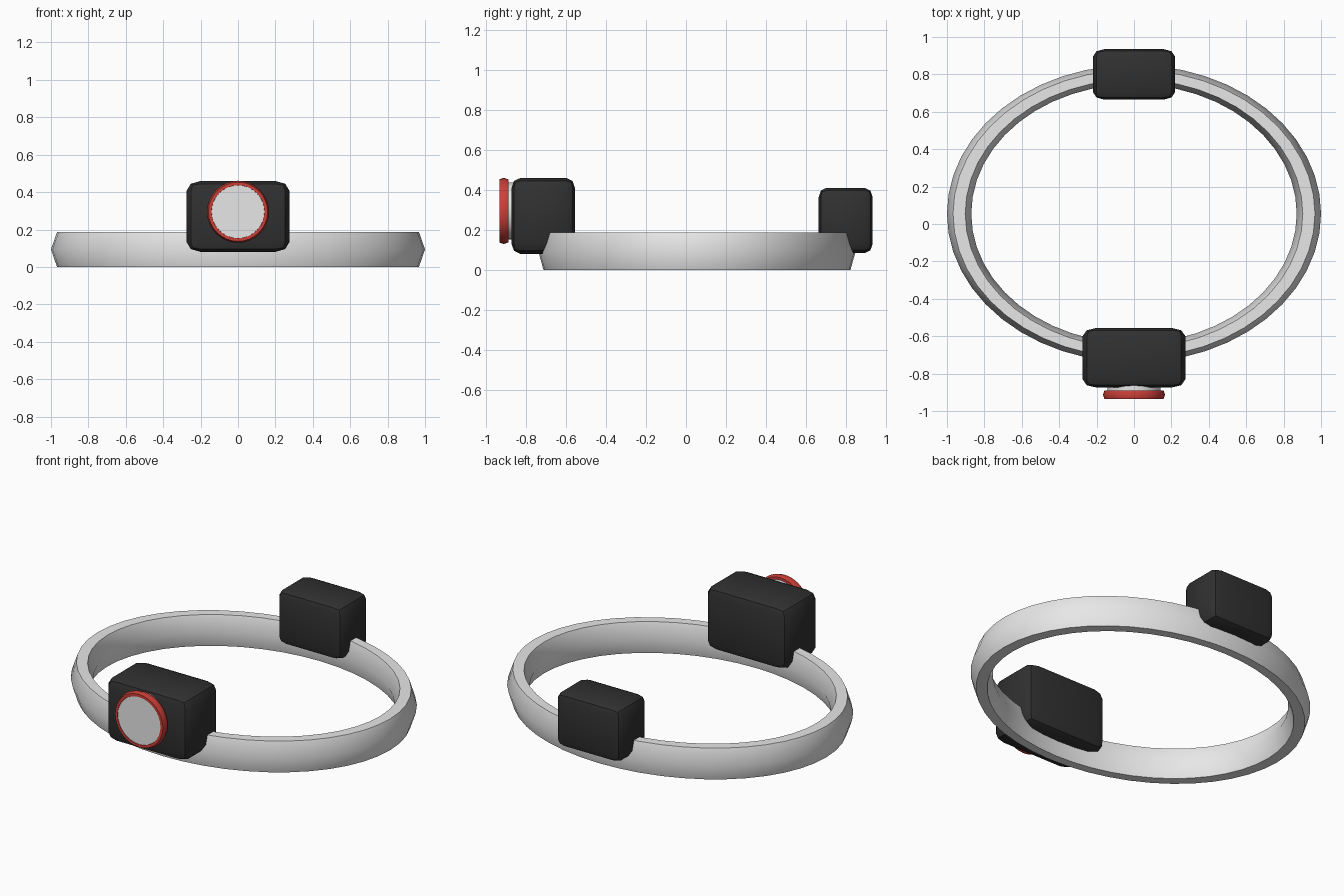
import bpy
import math
from mathutils import Matrix

cube = bpy.data.objects.get("Cube")
if cube:
    bpy.data.objects.remove(cube, do_unlink=True)


def material(name, rgb):
    m = bpy.data.materials.new(name)
    m.use_nodes = True
    m.diffuse_color = (*rgb, 1)
    m.node_tree.nodes["Principled BSDF"].inputs["Base Color"].default_value = (*rgb, 1)
    return m


GREY = material("light_grey", (0.8, 0.8, 0.8))
BLACK = material("black_plastic", (0.03, 0.03, 0.03))
RED = material("red_trim", (0.6, 0.05, 0.04))


def finish(name, mat, angle):
    ob = bpy.context.object
    ob.name = ob.data.name = name
    ob.data.materials.append(mat)
    bpy.ops.object.transform_apply(location=False, rotation=True, scale=True)
    bpy.ops.object.shade_smooth_by_angle(angle=math.radians(angle))
    return ob


def ring(name, mat, location, radius, thickness, segments, scale, rotation=(0, 0, 0)):
    """Ring with a six-sided section, stretched by scale."""
    bpy.ops.mesh.primitive_torus_add(
        major_segments=segments, minor_segments=6, major_radius=radius,
        minor_radius=thickness, location=location, rotation=rotation)
    ob = bpy.context.object
    ob.data.transform(Matrix.Diagonal((*scale, 1)))
    return finish(name, mat, 42)


def rounded_box(name, low, high):
    """Box whose bevel stretches with its proportions."""
    centre = [(a + b) / 2 for a, b in zip(low, high)]
    bpy.ops.mesh.primitive_cube_add(size=1, location=centre)
    ob = bpy.context.object
    bevel = ob.modifiers.new("Bevel", "BEVEL")
    bevel.width = 0.14
    bevel.segments = 2
    bevel.limit_method = "NONE"
    bpy.ops.object.modifier_apply(modifier="Bevel")
    ob.data.transform(Matrix.Diagonal((*[b - a for a, b in zip(low, high)], 1)))
    return finish(name, BLACK, 40)


# Oval head band
section = math.sin(math.radians(60))
ring("head_band", GREY, (0, 0.055, 0.0935), 0.935, 0.065, 48,
     (1, 0.795, 0.0935 / (0.065 * section)))

# Lamp housing and battery pack
rounded_box("lamp_housing", (-0.275, -0.875, 0.08), (0.275, -0.555, 0.46))
rounded_box("battery_pack", (-0.218, 0.665, 0.085), (0.218, 0.935, 0.41))

# Lens and its trim ring
facing = (math.radians(90), 0, 0)
bpy.ops.mesh.primitive_cylinder_add(
    vertices=32, radius=0.143, depth=0.08, location=(0, -0.893, 0.295), rotation=facing)
finish("lens", GREY, 40)
ring("lens_trim", RED, (0, -0.9125, 0.295), 0.15, 0.016, 32,
     (1, 1, 0.0225 / (0.016 * section)), facing)
